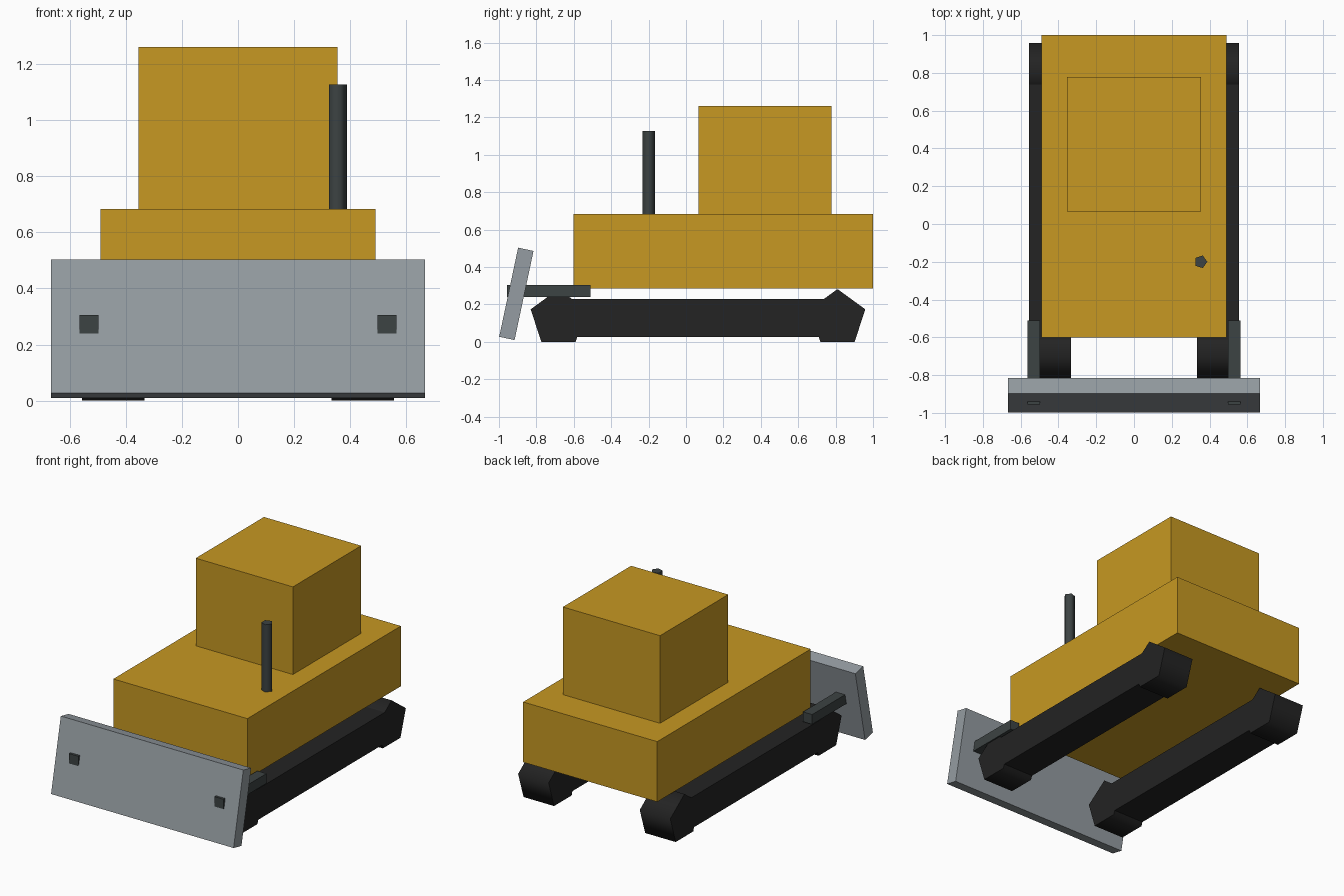
import bpy
import bmesh
from math import cos, sin, tau, radians
from mathutils import Vector

cube = bpy.data.objects.get("Cube")
if cube:
    bpy.data.objects.remove(cube, do_unlink=True)


def make_material(name, rgb):
    mat = bpy.data.materials.new(name)
    mat.use_nodes = True
    color = (*rgb, 1.0)
    mat.diffuse_color = color
    mat.node_tree.nodes["Principled BSDF"].inputs["Base Color"].default_value = color
    return mat


yellow = make_material("construction yellow", (0.57, 0.315, 0.016))
steel = make_material("blade steel", (0.30, 0.335, 0.36))
dark_metal = make_material("dark metal", (0.046, 0.056, 0.056))
rubber = make_material("track black", (0.017, 0.017, 0.017))


def add_object(name, bm, mat, location):
    bmesh.ops.recalc_face_normals(bm, faces=bm.faces)
    mesh = bpy.data.meshes.new(name)
    bm.to_mesh(mesh)
    bm.free()
    mesh.materials.append(mat)
    obj = bpy.data.objects.new(name, mesh)
    obj.location = location
    bpy.context.collection.objects.link(obj)
    return obj


def box(name, mat, x, y, z):
    """Box from (min, max) pairs on each axis."""
    bm = bmesh.new()
    bmesh.ops.create_cube(bm, size=1)
    bmesh.ops.scale(bm, vec=[b - a for a, b in (x, y, z)], verts=bm.verts)
    return add_object(name, bm, mat, [(a + b) / 2 for a, b in (x, y, z)])


def pentagon_prism(name, mat, center, radius, length, first, second, axis):
    """Five-sided cylinder whose first corner points along 'first'."""
    bm = bmesh.new()
    u, v, w = Vector(first), Vector(second), Vector(axis) * length / 2
    ring = [radius * (cos(tau * i / 5) * u + sin(tau * i / 5) * v) for i in range(5)]
    low = [bm.verts.new(p - w) for p in ring]
    high = [bm.verts.new(p + w) for p in ring]
    bm.faces.new(low)
    bm.faces.new(high)
    for i in range(5):
        j = (i + 1) % 5
        side = bm.faces.new((low[i], low[j], high[j], high[i]))
        side.smooth = True
    return add_object(name, bm, mat, center)


X, Y, Z = (1, 0, 0), (0, 1, 0), (0, 0, 1)

# Body and cab
box("body", yellow, (-0.49, 0.49), (-0.602, 1.0), (0.285, 0.683))
box("cab", yellow, (-0.355, 0.355), (0.066, 0.778), (0.683, 1.262))

# Exhaust pipe
pentagon_prism("exhaust_pipe", dark_metal, (0.353, -0.2, 0.9), 0.035, 0.456, X, Y, Z)

# Tilted blade
blade = box("blade", steel, (-0.667, 0.667), (-0.949, -0.865), (0.013, 0.5))
blade.rotation_euler.x = radians(-12)

# Tracks, wheels and push arms on both sides
for side, s in (("left", 1), ("right", -1)):
    box(f"{side}_track", rubber, sorted((s * 0.333, s * 0.556)), (-0.68, 0.81), (0.025, 0.23))
    for end, y in (("front", -0.682), ("rear", 0.81)):
        pentagon_prism(f"{side}_{end}_wheel", rubber, (s * 0.4445, y, 0.126),
                       0.156, 0.223, Z, Y, X)
    box(f"{side}_push_arm", dark_metal, sorted((s * 0.498, s * 0.565)),
        (-0.956, -0.51), (0.24, 0.305))
